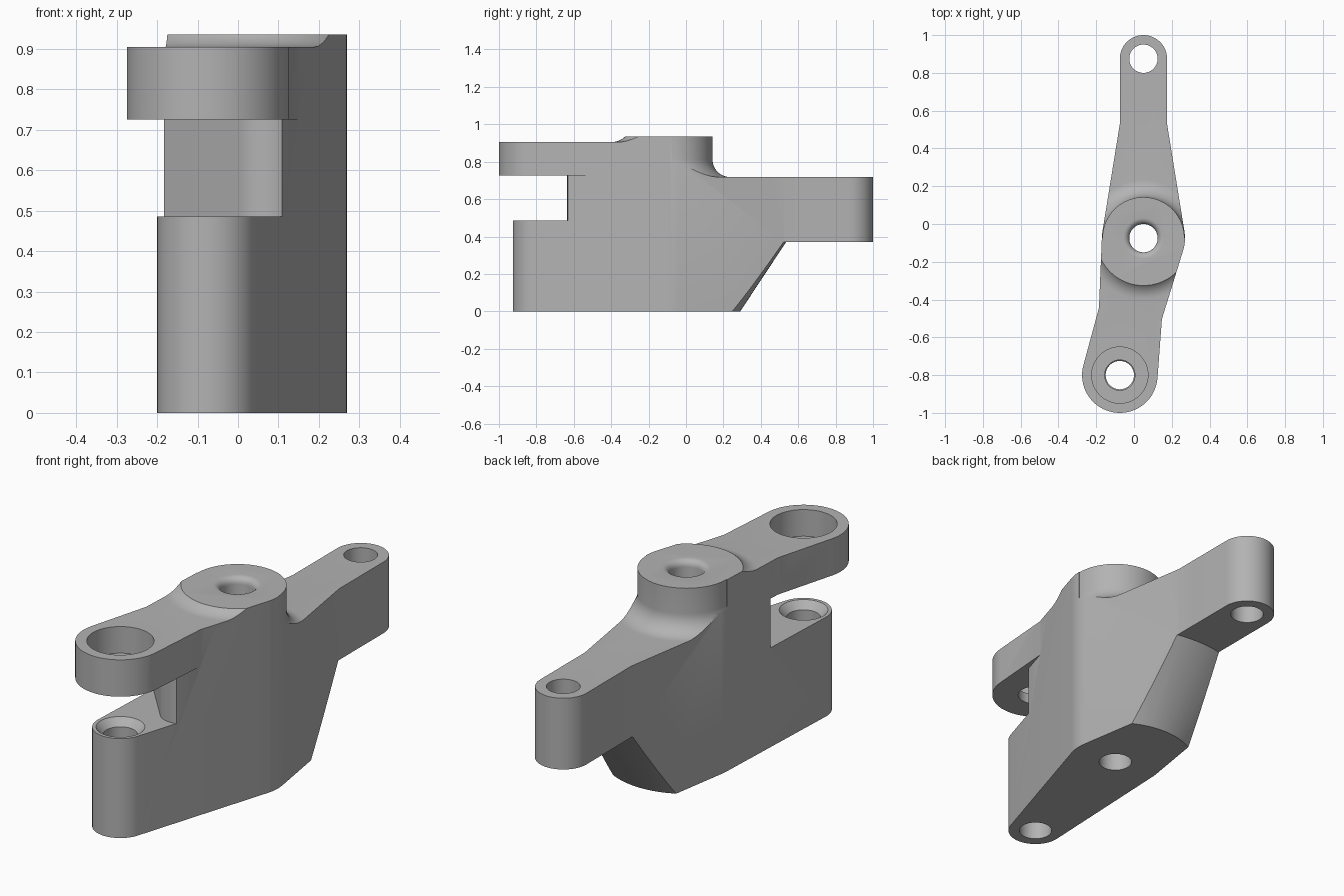
import bpy, bmesh, math

if "Cube" in bpy.data.objects:
    bpy.data.objects.remove(bpy.data.objects["Cube"])

PI = math.pi
STEP = 2 * PI / 72
BOSS = (0.05, -0.075)
FRONT = (-0.075, -0.8)
BACK = (0.05, 0.875)


def loft(name, rings):
    """Closed solid through equal-length closed rings, capped at both ends."""
    bm = bmesh.new()
    vs = [[bm.verts.new(p) for p in ring] for ring in rings]
    n = len(vs[0])
    for a, b in zip(vs, vs[1:]):
        for i in range(n):
            j = (i + 1) % n
            bm.faces.new((a[i], a[j], b[j], b[i]))
    bm.faces.new(vs[0])
    bm.faces.new(vs[-1])
    bmesh.ops.recalc_face_normals(bm, faces=bm.faces)
    me = bpy.data.meshes.new(name)
    bm.to_mesh(me)
    bm.free()
    ob = bpy.data.objects.new(name, me)
    bpy.context.collection.objects.link(ob)
    return ob


def prism(name, pts, z0, z1):
    return loft(name, [[(x, y, z) for x, y in pts] for z in (z0, z1)])


def bore(name, centre, profile):
    """Round solid from (radius, z) pairs."""
    return loft(name, [[(centre[0] + r * math.cos(k * STEP), centre[1] + r * math.sin(k * STEP), z)
                        for k in range(72)] for r, z in profile])


def half_ring(name, profile, start):
    """Closed (radius, z) profile swept half a turn around the boss axis."""
    return loft(name, [[(BOSS[0] + r * math.cos(start + k * STEP), BOSS[1] + r * math.sin(start + k * STEP), z)
                        for r, z in profile] for k in range(37)])


def outline(circles):
    """Counter-clockwise belt of tangent lines and arcs round (x, y, r) circles."""
    n = len(circles)
    normals = []
    for i in range(n):
        x1, y1, r1 = circles[i]
        x2, y2, r2 = circles[(i + 1) % n]
        d = math.hypot(x2 - x1, y2 - y1)
        normals.append(math.atan2(y2 - y1, x2 - x1) - math.acos((r1 - r2) / d))
    pts = []
    for i, (x, y, r) in enumerate(circles):
        if r == 0:
            pts.append((x, y))
            continue
        a = normals[i - 1]
        sweep = (normals[i] - a) % (2 * PI)
        k = max(1, math.ceil(sweep / STEP))
        pts += [(x + r * math.cos(a + sweep * t / k), y + r * math.sin(a + sweep * t / k))
                for t in range(k + 1)]
    return pts


def combine(ob, tool, op='DIFFERENCE'):
    m = ob.modifiers.new("combine", 'BOOLEAN')
    m.operation, m.object, m.solver = op, tool, 'EXACT'
    bpy.context.view_layer.objects.active = ob
    bpy.ops.object.modifier_apply(modifier=m.name)
    bpy.data.objects.remove(tool)


# Full-height body: front cap, central boss, narrow rear arm
body = prism("lever_bracket", outline([
    (*FRONT, 0.125), (*BOSS, 0.22), (0.175, 0.53, 0), (*BACK, 0.125),
    (-0.075, 0.53, 0), (*BOSS, 0.22)]), 0, 0.935)

# Slot between the lower foot and the upper front arm, with a rounded nose wall
nose = [(0.077 + 0.103 * math.cos(math.radians(a)), -0.532 + 0.103 * math.sin(math.radians(a)))
        for a in range(300, 220, -5)]
combine(body, prism("slot", [(-0.6, -1.3), (0.6, -1.3), (0.6, -0.5)] + nose +
                    [(-0.185, -0.39), (-0.45, -0.09), (-0.6, -0.09)], 0.485, 0.725))

# Wider upper front arm
combine(body, prism("front_arm", outline([
    (*FRONT, 0.2), (0.148, -0.5, 0), (0.1, -0.3, 0), (-0.1, -0.3, 0),
    (-0.1845, -0.44, 0)]), 0.725, 0.935), 'UNION')


# Material removed around the boss, leaving a concave fillet at its foot
def fillet_cut(floor, rad, r_in, start):
    zc, rc = floor + rad, r_in + rad
    arc = [(rc - rad * math.cos(t * PI / 20), zc - rad * math.sin(t * PI / 20)) for t in range(11)]
    return half_ring("fillet_cut", [(r_in, 1.2)] + arc + [(1.6, floor), (1.6, 1.2)], start)


combine(body, fillet_cut(0.718, 0.093, 0.217, 0))
combine(body, fillet_cut(0.905, 0.1, 0.222, PI))

# Conical relief under the rear arm
combine(body, half_ring("under_cut", [(0.332, -0.05), (0.61, 0.37), (1.6, 0.37), (1.6, -0.05)], 0))

# Bores: rounded boss rim, plain rear hole, countersunk foot, counterbored arm
rim = [(0.107 - 0.032 * math.sin(t * PI / 12), 0.903 + 0.032 * math.cos(t * PI / 12)) for t in range(6, -1, -1)]
combine(body, bore("boss_bore", BOSS, [(0.075, -0.1)] + rim + [(0.107, 1.1)]))
combine(body, bore("rear_bore", BACK, [(0.075, 0.2), (0.075, 0.9)]))
combine(body, bore("foot_bore", FRONT, [(0.075, -0.1), (0.075, 0.45), (0.108, 0.485), (0.108, 0.6)]))
combine(body, bore("arm_bore", FRONT, [(0.08, 0.65), (0.08, 0.775), (0.149, 0.775), (0.149, 1.1)]))

# Single grey finish, smooth curves with crisp edges
grey = bpy.data.materials.new("grey metal")
grey.diffuse_color = (0.45, 0.45, 0.45, 1)
grey.use_nodes = True
grey.node_tree.nodes["Principled BSDF"].inputs["Base Color"].default_value = grey.diffuse_color
body.data.materials.clear()
body.data.materials.append(grey)
for p in body.data.polygons:
    p.material_index = 0
bpy.ops.object.select_all(action='DESELECT')
body.select_set(True)
bpy.context.view_layer.objects.active = body
bpy.ops.object.shade_smooth_by_angle(angle=math.radians(28))
